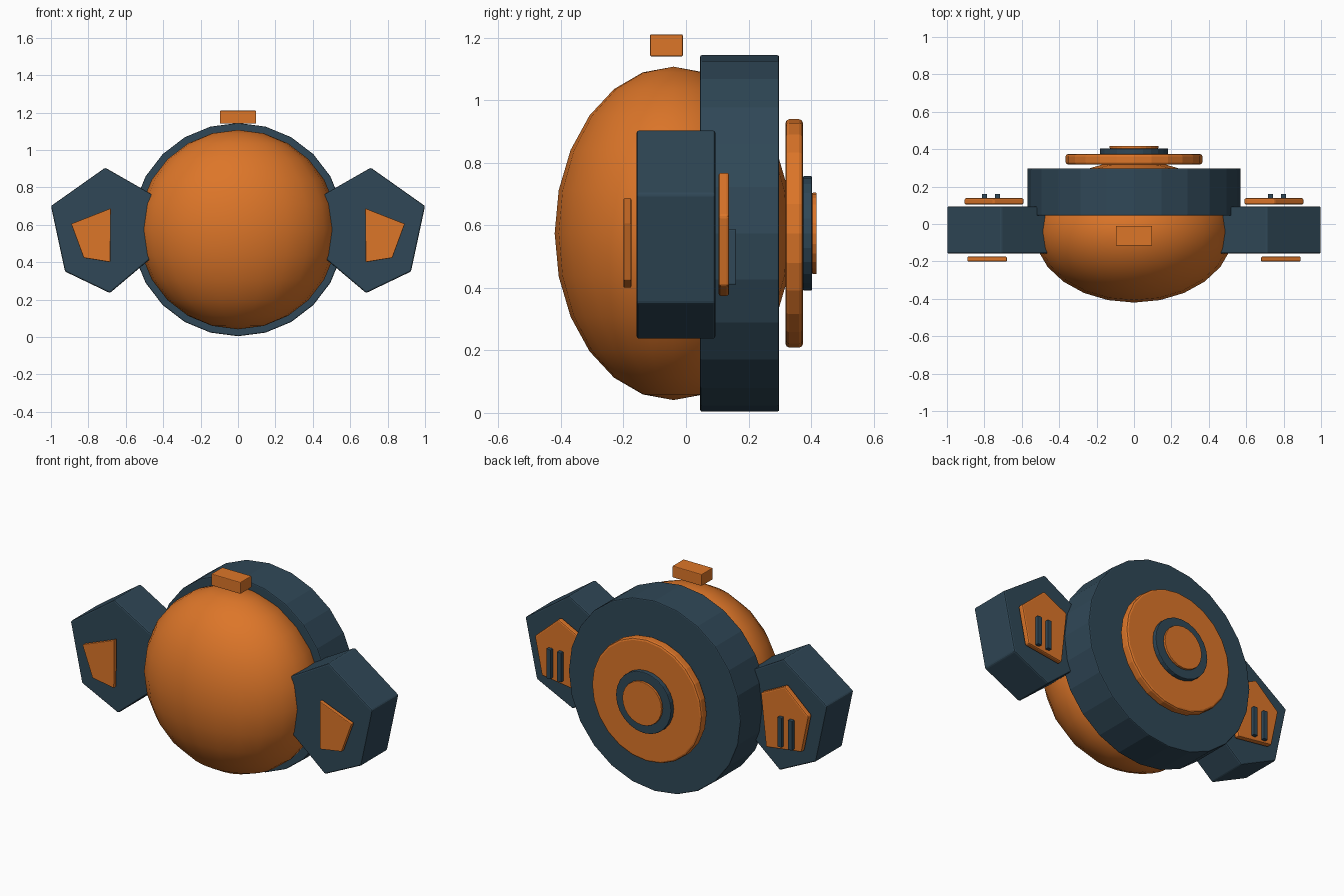
import bpy, bmesh, math
from mathutils import Matrix, Vector

if "Cube" in bpy.data.objects:
    bpy.data.objects.remove(bpy.data.objects["Cube"])


def material(name, rgb):
    m = bpy.data.materials.new(name)
    m.diffuse_color = (*rgb, 1)
    m.use_nodes = True
    m.node_tree.nodes["Principled BSDF"].inputs["Base Color"].default_value = m.diffuse_color
    return m


ORANGE = material("orange", (0.72, 0.18, 0.022))
SLATE = material("slate_blue", (0.029, 0.064, 0.095))
ZC = 0.574  # height of the body axis


def finish(name, bm, mat, bevel=0.0, smooth=None):
    bmesh.ops.recalc_face_normals(bm, faces=bm.faces)
    me = bpy.data.meshes.new(name)
    bm.to_mesh(me)
    bm.free()
    ob = bpy.data.objects.new(name, me)
    bpy.context.collection.objects.link(ob)
    me.materials.append(mat)
    if bevel:
        mod = ob.modifiers.new("edge_bevel", 'BEVEL')
        mod.width, mod.segments = bevel, 2
        mod.limit_method, mod.angle_limit = 'ANGLE', math.radians(40)
    if smooth:
        bpy.ops.object.select_all(action='DESELECT')
        ob.select_set(True)
        bpy.context.view_layer.objects.active = ob
        bpy.ops.object.shade_smooth_by_angle(angle=math.radians(smooth))
    return ob


def prism(name, outline, y0, y1, mat, bevel=0.006):
    """Extrude an x/z outline from y0 to y1."""
    bm = bmesh.new()
    face = bm.faces.new([bm.verts.new((x, y0, z)) for x, z in outline])
    new = bmesh.ops.extrude_face_region(bm, geom=[face])["geom"]
    verts = [v for v in new if isinstance(v, bmesh.types.BMVert)]
    bmesh.ops.translate(bm, verts=verts, vec=Vector((0, y1 - y0, 0)))
    return finish(name, bm, mat, bevel)


def disc(name, radius, y0, y1, mat, sides=24, bevel=0.006):
    pts = [(radius * math.sin(2 * math.pi * i / sides),
            ZC + radius * math.cos(2 * math.pi * i / sides)) for i in range(sides)]
    return prism(name, pts, y0, y1, mat, bevel)


def rect(x0, x1, z0, z1):
    return [(x0, z0), (x1, z0), (x1, z1), (x0, z1)]


# Flattened ball body
bm = bmesh.new()
bmesh.ops.create_uvsphere(bm, u_segments=24, v_segments=12, radius=1)
bmesh.ops.transform(bm, verts=bm.verts,
                    matrix=Matrix.Translation((0, -0.04, ZC)) @ Matrix.Diagonal((0.533, 0.38, 0.533, 1)))
finish("body", bm, ORANGE, smooth=40)

# Back housing and stacked discs
disc("back_housing", 0.57, 0.045, 0.298, SLATE)
disc("back_plate", 0.365, 0.318, 0.374, ORANGE, bevel=0.012)
disc("back_collar", 0.183, 0.374, 0.403, SLATE, bevel=0.004)
disc("back_button", 0.13, 0.403, 0.418, ORANGE, bevel=0.003)

# Block above the body
prism("top_block", rect(-0.097, 0.097, 1.14, 1.21), -0.115, -0.01, ORANGE, 0.004)

# Side pods with their plates and bars, mirrored left and right
POD = [(1.0, 0.70), (0.71, 0.905), (0.47, 0.768), (0.40, 0.72),
       (0.40, 0.475), (0.685, 0.235), (0.925, 0.35)]
FRONT_PLATE = [(0.892, 0.605), (0.68, 0.688), (0.683, 0.40), (0.825, 0.423)]
REAR_PLATE = [(0.907, 0.63), (0.75, 0.77), (0.59, 0.69), (0.625, 0.373), (0.86, 0.405)]
for side, s in (("left", -1), ("right", 1)):
    def flip(pts):
        return [(s * x, z) for x, z in pts]
    prism(side + "_pod", flip(POD), -0.158, 0.094, SLATE, 0.008)
    prism(side + "_front_plate", flip(FRONT_PLATE), -0.2, -0.175, ORANGE, 0.004)
    prism(side + "_rear_plate", flip(REAR_PLATE), 0.104, 0.138, ORANGE, 0.008)
    for i, x in enumerate((0.73, 0.80)):
        prism(f"{side}_bar_{i + 1}", flip(rect(x - 0.014, x + 0.014, 0.41, 0.587)),
              0.13, 0.16, SLATE, 0.003)
